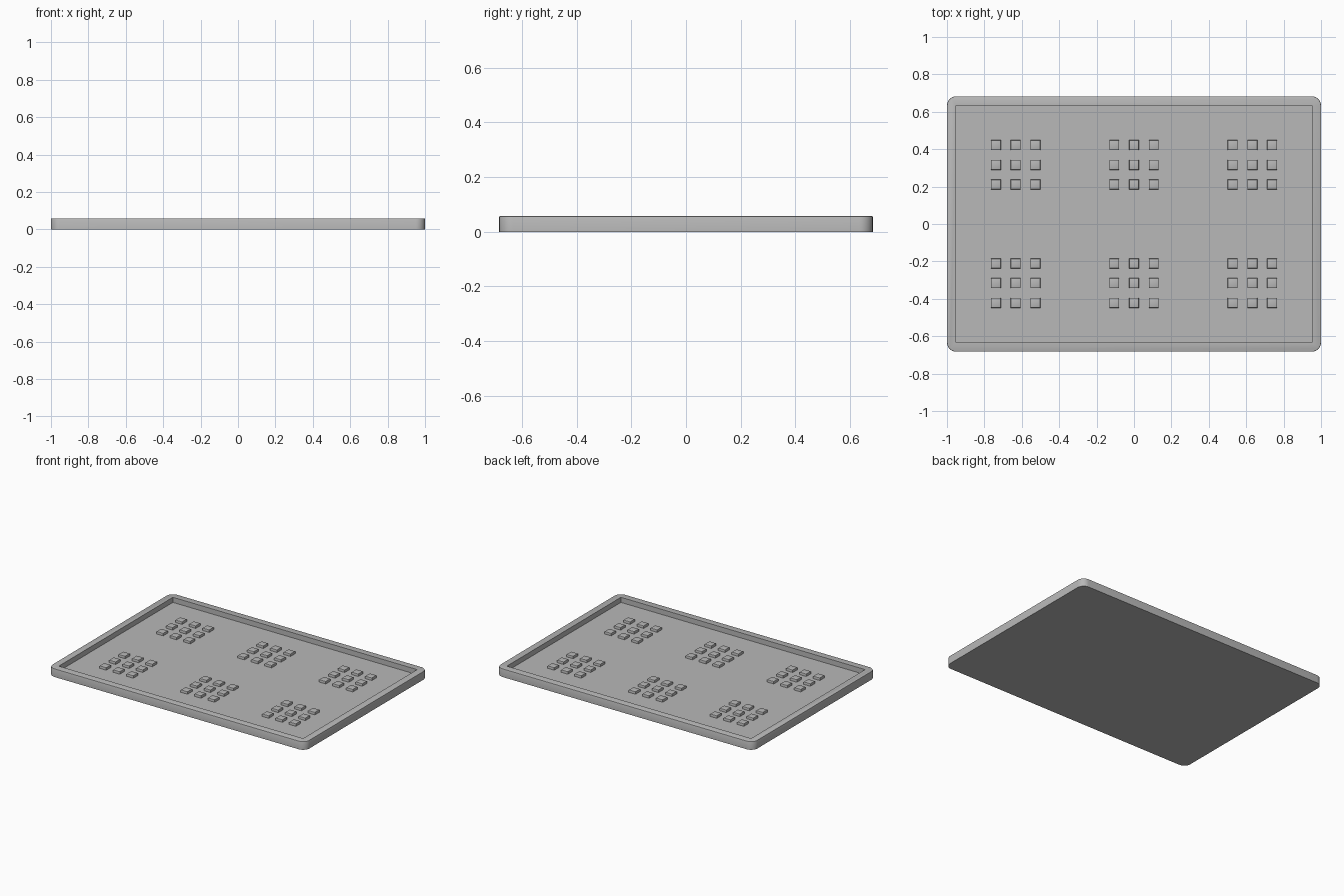
import bpy
import bmesh
from mathutils import Matrix

cube = bpy.data.objects.get("Cube")
if cube:
    bpy.data.objects.remove(cube, do_unlink=True)

WIDTH, DEPTH, HEIGHT = 2.0, 1.366, 0.058
RIM, FLOOR = 0.049, 0.022
PITCH, PEG, PEG_HEIGHT = 0.1055, 0.053, 0.02

grey = bpy.data.materials.new("plain grey")
grey.use_nodes = True
colour = (0.48, 0.48, 0.48, 1)
grey.diffuse_color = colour
grey.node_tree.nodes["Principled BSDF"].inputs["Base Color"].default_value = colour


def add_box(bm, size, centre):
    matrix = Matrix.Translation(centre) @ Matrix.Diagonal((*size, 1))
    return bmesh.ops.create_cube(bm, size=1, matrix=matrix)["verts"]


def finish(bm, name):
    mesh = bpy.data.meshes.new(name)
    bm.to_mesh(mesh)
    bm.free()
    mesh.materials.append(grey)
    obj = bpy.data.objects.new(name, mesh)
    bpy.context.collection.objects.link(obj)
    return obj


def select_only(obj):
    bpy.ops.object.select_all(action="DESELECT")
    obj.select_set(True)
    bpy.context.view_layer.objects.active = obj


# Tray block: rounded corners, then a small softening of the top outline
bm = bmesh.new()
add_box(bm, (WIDTH, DEPTH, HEIGHT), (0, 0, HEIGHT / 2))
upright = [e for e in bm.edges if abs(e.verts[0].co.z - e.verts[1].co.z) > 0.01]
bmesh.ops.bevel(bm, geom=upright, offset=0.05, segments=8, profile=0.5, affect="EDGES")
top = [e for e in bm.edges if all(v.co.z > HEIGHT - 0.001 for v in e.verts)]
bmesh.ops.bevel(bm, geom=top, offset=0.004, segments=2, profile=0.5, affect="EDGES")
tray = finish(bm, "tray")

# Square-cornered recess inside the rim
bm = bmesh.new()
add_box(bm, (WIDTH - 2 * RIM, DEPTH - 2 * RIM, 0.2), (0, 0, FLOOR + 0.1))
cutter = finish(bm, "recess_cutter")
cutter.hide_render = True
cut = tray.modifiers.new("recess", "BOOLEAN")
cut.operation = "DIFFERENCE"
cut.solver = "EXACT"
cut.object = cutter
select_only(tray)
bpy.ops.object.modifier_apply(modifier=cut.name)
bpy.data.objects.remove(cutter, do_unlink=True)
bpy.ops.object.shade_smooth_by_angle()


# Six groups of nine raised pegs with softened top edges
def add_peg_group(name, cx, cy):
    bm = bmesh.new()
    base = FLOOR - 0.002
    for i in (-1, 0, 1):
        for j in (-1, 0, 1):
            centre = (cx + i * PITCH, cy + j * PITCH, base + PEG_HEIGHT / 2)
            add_box(bm, (PEG, PEG, PEG_HEIGHT), centre)
    rims = [e for e in bm.edges if all(v.co.z > base + 0.01 for v in e.verts)]
    bmesh.ops.bevel(bm, geom=rims, offset=0.005, segments=2, profile=0.5, affect="EDGES")
    pegs = finish(bm, name)
    select_only(pegs)
    bpy.ops.object.shade_smooth_by_angle()


for row, cy in (("front", -3 * PITCH), ("back", 3 * PITCH)):
    for side, cx in (("right", -6 * PITCH), ("middle", 0), ("left", 6 * PITCH)):
        add_peg_group(f"pegs_{row}_{side}", cx, cy)
